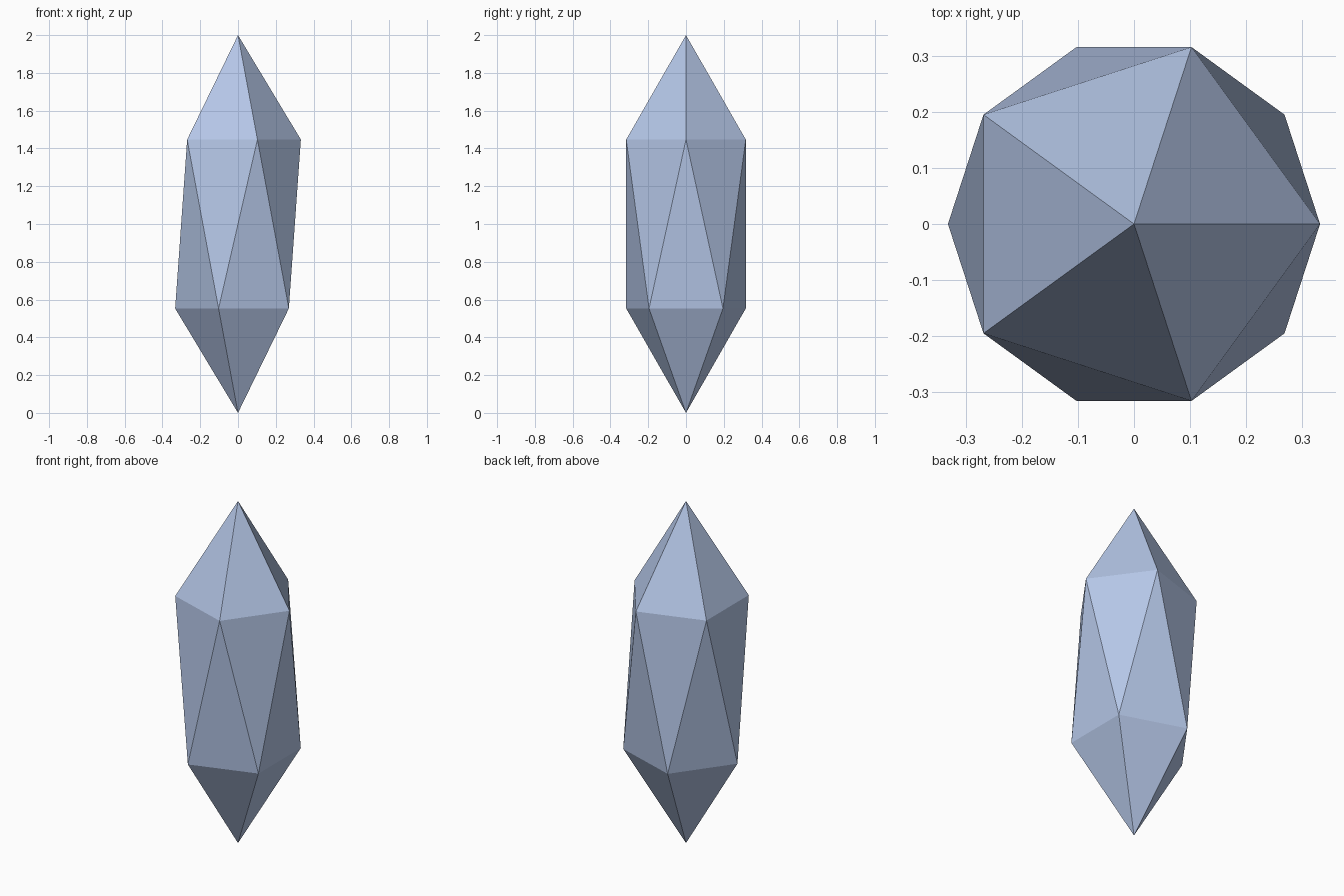
import bpy

# Remove only the default object
cube = bpy.data.objects.get("Cube")
if cube:
    bpy.data.objects.remove(cube, do_unlink=True)

HALF_HEIGHT = 1.0
RADIUS = 0.372

# Pale blue crystal material
color = (0.47, 0.58, 0.82, 1.0)
material = bpy.data.materials.new("pale_blue_crystal")
material.use_nodes = True
material.diffuse_color = color
material.node_tree.nodes["Principled BSDF"].inputs["Base Color"].default_value = color

# Twenty-sided crystal, stretched tall and standing on its lower tip
bpy.ops.mesh.primitive_ico_sphere_add(subdivisions=1, radius=1.0,
                                      location=(0, 0, HALF_HEIGHT))
crystal = bpy.context.object
crystal.name = "crystal"
crystal.scale = (RADIUS, RADIUS, HALF_HEIGHT)
bpy.ops.object.transform_apply(location=False, rotation=False, scale=True)
bpy.ops.object.shade_flat()
crystal.data.materials.append(material)
